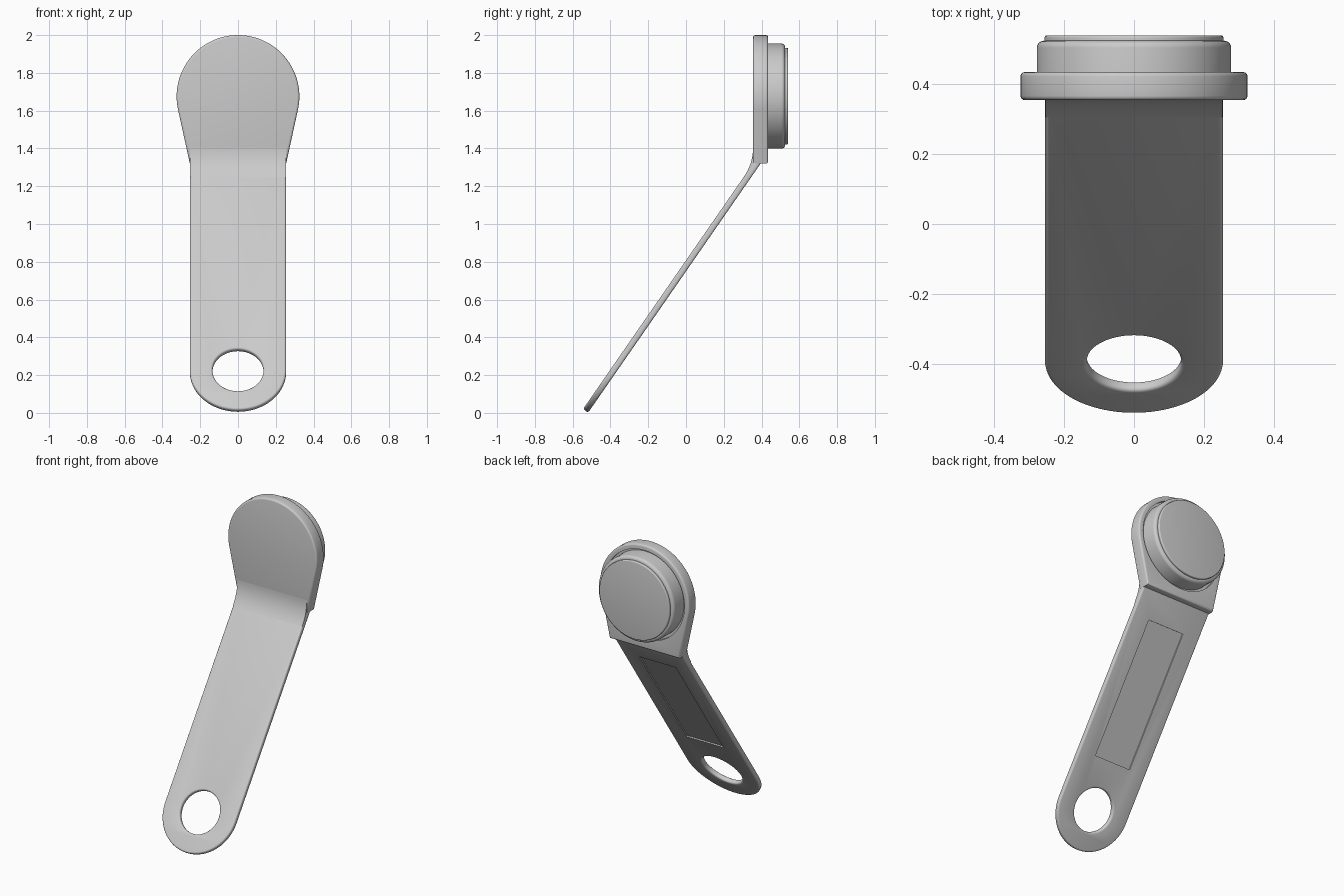
import bpy, bmesh
from math import sin, cos, pi, radians, acos, atan2, hypot
from mathutils import Matrix, Vector

if "Cube" in bpy.data.objects:
    bpy.data.objects.remove(bpy.data.objects["Cube"])


def add_object(name, bm):
    bmesh.ops.remove_doubles(bm, verts=bm.verts, dist=1e-5)
    bmesh.ops.recalc_face_normals(bm, faces=bm.faces)
    me = bpy.data.meshes.new(name)
    bm.to_mesh(me)
    bm.free()
    ob = bpy.data.objects.new(name, me)
    bpy.context.collection.objects.link(ob)
    return ob


def baked(ob):
    bpy.context.view_layer.update()
    dg = bpy.context.evaluated_depsgraph_get()
    return bpy.data.meshes.new_from_object(ob.evaluated_get(dg))


def rounded_plate(name, outlines, thick, edge, matrix):
    """Flat plate with rounded rims, lying in local z = 0..thick."""
    cu = bpy.data.curves.new(name, 'CURVE')
    cu.dimensions, cu.fill_mode = '2D', 'BOTH'
    cu.extrude, cu.bevel_depth = thick / 2 - edge, edge
    cu.bevel_resolution, cu.offset = 3, -edge
    for pts in outlines:
        sp = cu.splines.new('POLY')
        sp.points.add(len(pts) - 1)
        for p, (x, y) in zip(sp.points, pts):
            p.co = (x, y, 0, 1)
        sp.use_cyclic_u = True
    tmp = bpy.data.objects.new("outline", cu)
    bpy.context.collection.objects.link(tmp)
    me = baked(tmp)
    bm = bmesh.new()
    bm.from_mesh(me)
    bpy.data.objects.remove(tmp)
    bm.transform(matrix @ Matrix.Translation((0, 0, thick / 2)))
    return add_object(name, bm)


def lathe(name, profile, centre_z, steps=96):
    """Spin (radius, y) points round the y axis through centre_z."""
    bm = bmesh.new()
    vs = [bm.verts.new((r, y, 0)) for r, y in profile]
    es = [bm.edges.new(e) for e in zip(vs, vs[1:])]
    bmesh.ops.spin(bm, geom=vs + es, cent=(0, 0, 0), axis=(0, 1, 0),
                   angle=2 * pi, steps=steps)
    bm.transform(Matrix.Translation((0, 0, centre_z)))
    return add_object(name, bm)


def cut(ob, cutter):
    mod = ob.modifiers.new("cut", 'BOOLEAN')
    mod.operation, mod.solver, mod.object = 'DIFFERENCE', 'EXACT', cutter
    me = baked(ob)
    ob.modifiers.clear()
    ob.data = me
    bpy.data.objects.remove(cutter)


def arc(cx, cy, r, a0, a1, n):
    return [(cx + r * cos(a0 + (a1 - a0) * i / n), cy + r * sin(a0 + (a1 - a0) * i / n))
            for i in range(n + 1)]


HALF, THICK, LENGTH = 0.255, 0.033, 1.581
HEAD_Y, NECK_Z, HEAD_Z, HEAD_R = 0.355, 1.32, 1.675, 0.325
slope = radians(55.3)
down = Vector((0, -cos(slope), -sin(slope)))
back = Vector((0, sin(slope), -cos(slope)))
corner = Vector((0, HEAD_Y, NECK_Z))

# Sloping handle: local y runs down the slope, local z points to the back
frame = Matrix((Vector((1, 0, 0)), down, back)).transposed().to_4x4()
frame.translation = corner
end = LENGTH - HALF
outline = [(-HALF, -0.04), (HALF, -0.04)] + arc(0, end, HALF, 0, pi, 48)
hole = arc(0, end, 0.135, 0, 2 * pi, 64)[:-1]
handle = rounded_plate("handle", [outline, hole], THICK, 0.011, frame)

# Shallow label recess in the back of the handle
bm = bmesh.new()
bmesh.ops.create_cube(bm, size=1)
bm.transform(frame @ Matrix.Translation((0, 0.585, THICK + 0.012))
             @ Matrix.Diagonal((0.266, 0.87, 0.04, 1)))
cut(handle, add_object("recess_cutter", bm))

# Fillet that blends the handle front into the head
tan_len = 0.085
p0, p2 = corner + down * tan_len, corner + Vector((0, 0, tan_len))
front = [p0 * (1 - t) ** 2 + corner * 2 * t * (1 - t) + p2 * t * t
         for t in [i / 12 for i in range(13)]]
front += [p2 + Vector((0, 0.012, 0)), corner + Vector((0, 0.014, 0)), p0 + back * 0.012]
bm = bmesh.new()
w = HALF - 0.002
face = bm.faces.new([bm.verts.new((-w, p.y, p.z)) for p in front])
ext = bmesh.ops.extrude_face_region(bm, geom=[face])
bmesh.ops.translate(bm, vec=(2 * w, 0, 0),
                    verts=[g for g in ext["geom"] if isinstance(g, bmesh.types.BMVert)])
# keep the starting cap
if not face.is_valid:
    bmesh.ops.holes_fill(bm, edges=bm.edges)
neck = add_object("neck_fillet", bm)

# Head plate: circle with tangent sides down to the neck (local z points to +y)
dx, dz = HALF, NECK_Z - HEAD_Z
tang = atan2(dz, dx) + acos(HEAD_R / hypot(dx, dz))
head_pts = [(-HALF, NECK_Z), (HALF, NECK_Z)] + arc(0, HEAD_Z, HEAD_R, tang, pi - tang, 80)
upright = Matrix(((1, 0, 0, 0), (0, 0, 1, HEAD_Y), (0, 1, 0, 0), (0, 0, 0, 1)))
head = rounded_plate("head_plate", [head_pts], 0.08, 0.012, upright)

# Narrow groove around the button
cut(head, lathe("groove_cutter", [(0, 0.418), (0.293, 0.418), (0.293, 0.5), (0, 0.5)], HEAD_Z))

# Round stepped button
button = lathe("button", [(0, 0.39), (0.278, 0.39)]
               + arc(0.258, 0.505, 0.02, 0, pi / 2, 6)
               + [(0.256, 0.525)] + arc(0.250, 0.534, 0.006, 0, pi / 2, 4)
               + [(0, 0.54)], HEAD_Z + 0.002)

for ob in (handle, neck, head, button):
    bpy.ops.object.select_all(action='DESELECT')
    ob.select_set(True)
    bpy.context.view_layer.objects.active = ob
    bpy.ops.object.shade_smooth_by_angle(angle=radians(32))
